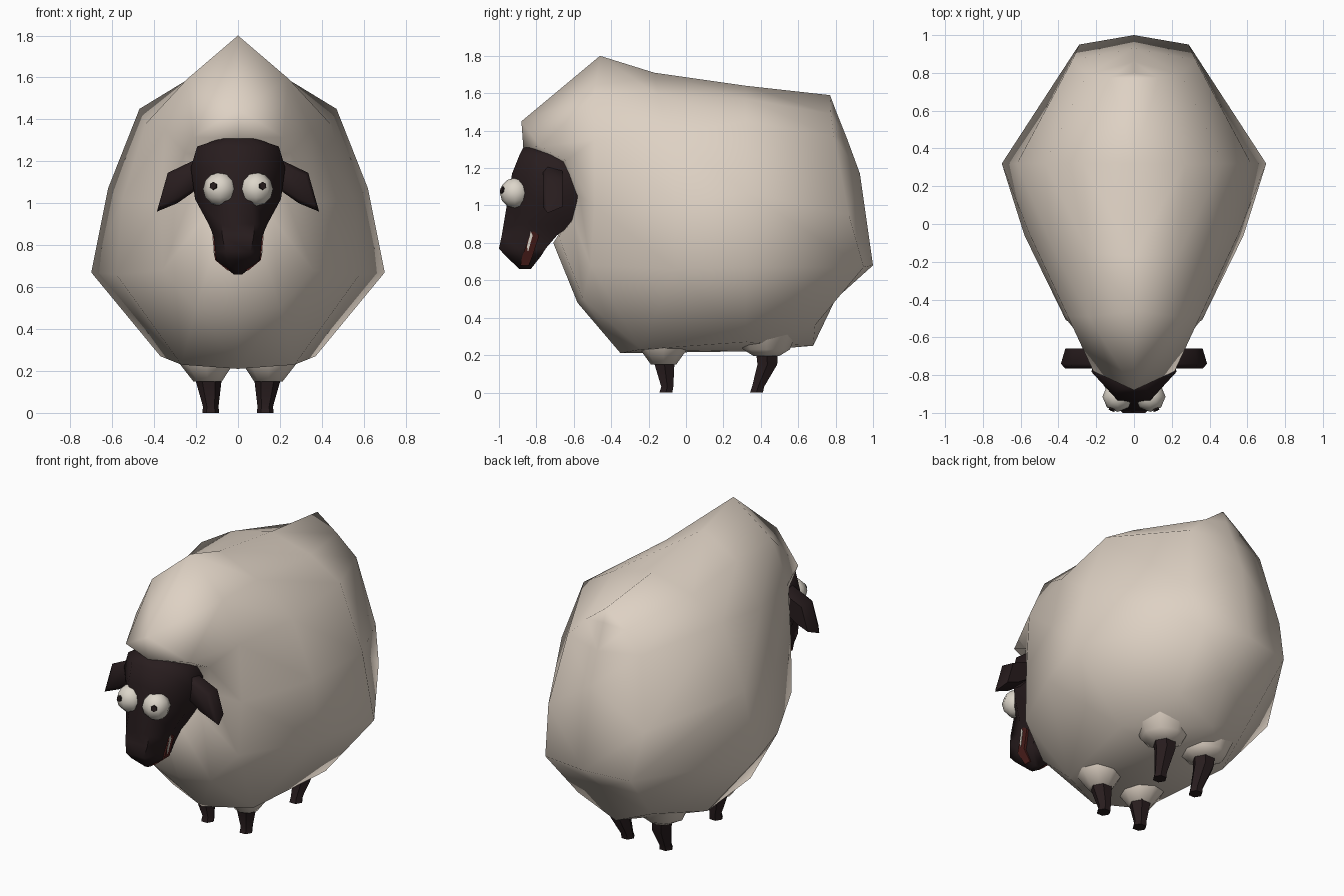
import bpy, bmesh, math
from mathutils import Vector

if "Cube" in bpy.data.objects:
    bpy.data.objects.remove(bpy.data.objects["Cube"])


def material(name, rgb):
    m = bpy.data.materials.new(name)
    m.diffuse_color = (*rgb, 1)
    m.use_nodes = True
    m.node_tree.nodes["Principled BSDF"].inputs["Base Color"].default_value = m.diffuse_color
    return m


WOOL = material("cream wool", (0.73, 0.64, 0.55))
DARK = material("dark brown skin", (0.021, 0.012, 0.013))
WHITE = material("eye white", (0.72, 0.67, 0.59))
RED = material("dark red lips", (0.075, 0.014, 0.012))
BLACK = material("black pupil", (0.018, 0.011, 0.011))


def finish(name, bm, mat, angle):
    bmesh.ops.remove_doubles(bm, verts=bm.verts, dist=0.0005)
    bmesh.ops.recalc_face_normals(bm, faces=bm.faces)
    me = bpy.data.meshes.new(name)
    bm.to_mesh(me)
    bm.free()
    me.materials.append(mat)
    ob = bpy.data.objects.new(name, me)
    bpy.context.collection.objects.link(ob)
    bpy.ops.object.select_all(action='DESELECT')
    ob.select_set(True)
    bpy.context.view_layer.objects.active = ob
    bpy.ops.object.shade_smooth_by_angle(angle=math.radians(angle))
    return ob


def half_grid(name, rings, mat, angle):
    """Skin a grid of half rings and mirror it across x."""
    bm = bmesh.new()
    for s in (1, -1):
        g = [[bm.verts.new((s * x, y, z)) for x, y, z in r] for r in rings]
        for a, b in zip(g, g[1:]):
            for i in range(len(a) - 1):
                bm.faces.new((a[i], a[i + 1], b[i + 1], b[i]))
    return finish(name, bm, mat, angle)


def loft(name, rings, mat, angle=40):
    """Skin closed rings and cap both ends."""
    bm = bmesh.new()
    g = [[bm.verts.new(p) for p in r] for r in rings]
    n = len(g[0])
    for a, b in zip(g, g[1:]):
        for i in range(n):
            bm.faces.new((a[i], a[(i + 1) % n], b[(i + 1) % n], b[i]))
    bm.faces.new(g[0])
    bm.faces.new(g[-1])
    return finish(name, bm, mat, angle)


def circle(x, y, z, r, n=6):
    return [(x + r * math.cos(math.tau * i / n), y + r * math.sin(math.tau * i / n), z)
            for i in range(n)]


# Fleece: half rings running top to belly, from face opening to rump
face_mid = [(0, y, z) for y, z in ((-.88, 1.45), (-.87, 1.31), (-.70, 1.22), (-.62, 1.05),
                                   (-.64, .92), (-.69, .83), (-.71, .80))]
opening = [(0, -.88, 1.45), (.215, -.78, 1.315), (.25, -.64, 1.24), (.22, -.57, 1.05),
           (.17, -.60, .92), (.10, -.68, .83), (0, -.71, .80)]
shoulder = [(0, -.46, 1.80), (.24, -.49, 1.595), (.35, -.49, 1.35), (.37, -.49, 1.0),
            (.36, -.51, .68), (.20, -.55, .50), (0, -.58, .48)]
chest = [(0, -.17, 1.71), (.24, -.15, 1.59), (.44, -.10, 1.38), (.55, -.06, 1.02),
         (.58, -.06, .66), (.27, -.24, .23), (0, -.35, .21)]
flank = [(x, .32, z) for x, z in ((0, 1.64), (.27, 1.57), (.47, 1.45), (.62, 1.07),
                                  (.70, .67), (.37, .27), (0, .22))]
rump = [(0, .77, 1.59), (.13, .775, 1.49), (.25, .79, 1.37), (.325, .87, .95),
        (.29, .95, .67), (.25, .69, .36), (0, .68, .25)]
tail_mid = [(0, y, z) for y, z in ((.77, 1.59), (.80, 1.51), (.86, 1.36), (.93, 1.17),
                                   (1.0, .68), (.80, .50), (.68, .25))]
half_grid("fleece", [face_mid, opening, shoulder, chest, flank, rump, tail_mid], WOOL, 75)

# Legs with short wool sleeves
for side, s in (("right", 1), ("left", -1)):
    for end, top_y, foot_y, cuff in (("front", -.12, -.10, .15), ("rear", .43, .385, .195)):
        loft(f"{end}_{side}_sleeve",
             [circle(s * .155, top_y, .34, .17, 8), circle(s * .15, top_y, .23, .125, 8),
              circle(s * .145, top_y, cuff, .068, 8)], WOOL, 65)
        loft(f"{end}_{side}_leg",
             [circle(s * .145, top_y, .25, .068), circle(s * .14, top_y + .005, .15, .061),
              circle(s * .13, foot_y, .03, .037), circle(s * .13, foot_y - .008, 0, .04)], DARK)

# Head: horizontal sections (height, front, back, half width, front narrowing)
sections = ((1.31, -.87, -.74, .08, .6), (1.27, -.89, -.64, .195, .5), (1.17, -.93, -.58, .225, .4),
            (1.02, -.955, -.56, .205, .33), (.90, -.975, -.61, .14, .55), (.84, -.985, -.69, .115, .65),
            (.77, -1.0, -.75, .108, .55), (.73, -.965, -.775, .105, .5), (.66, -.89, -.83, .02, .5))
loft("head", [[(w * k, f, z), (w, f + .42 * (b - f), z), (w * .85, b, z),
               (-w * .85, b, z), (-w, f + .42 * (b - f), z), (-w * k, f, z)]
              for z, f, b, w, k in sections], DARK, 60)


# Mouth: thin lip and tooth slices showing at both sides of the muzzle
def slice_part(name, outline, extra, mat):
    def half(z):
        return extra + (.108 + .08 * (z - .73) if z > .73 else .108 - 1.2 * (.73 - z))
    loft(name, [[(s * half(z), y, z) for y, z in outline] for s in (-1, 1)], mat, 30)


slice_part("lips", [(-.825, .87), (-.785, .84), (-.82, .73), (-.84, .68), (-.885, .68), (-.875, .73)],
           .002, RED)
slice_part("teeth", [(-.83, .86), (-.82, .84), (-.845, .75), (-.85, .78)], .005, WHITE)

for side, s in (("right", 1), ("left", -1)):
    # Ears: drooping flaps, thinner towards the edges
    outline = ((.15, 1.23), (.22, 1.20), (.335, 1.145), (.387, .96), (.29, 1.0), (.19, 1.07))
    inner = [(.27 + .8 * (x - .27), 1.09 + .75 * (z - 1.09)) for x, z in outline]
    loft(f"{side}_ear", [[(s * x, y, z) for x, z in o]
                         for o, y in ((inner, -.765), (outline, -.74), (inner, -.66))], DARK, 60)
    # Eyes
    c = Vector((s * .086, -.914, 1.067))
    bm = bmesh.new()
    bmesh.ops.create_uvsphere(bm, u_segments=8, v_segments=6, radius=.081)
    bmesh.ops.translate(bm, verts=bm.verts, vec=c)
    finish(f"{side}_eye", bm, WHITE, 60)
    # Pupils: small discs set on the eye surface
    d = Vector((s * .032, -.07, .016)).normalized()
    bm = bmesh.new()
    bmesh.ops.create_cone(bm, cap_ends=True, segments=6, radius1=.019, radius2=.019, depth=.009)
    bmesh.ops.rotate(bm, verts=bm.verts, matrix=d.to_track_quat('Z', 'Y').to_matrix())
    bmesh.ops.translate(bm, verts=bm.verts, vec=c + d * .077)
    finish(f"{side}_pupil", bm, BLACK, 30)
